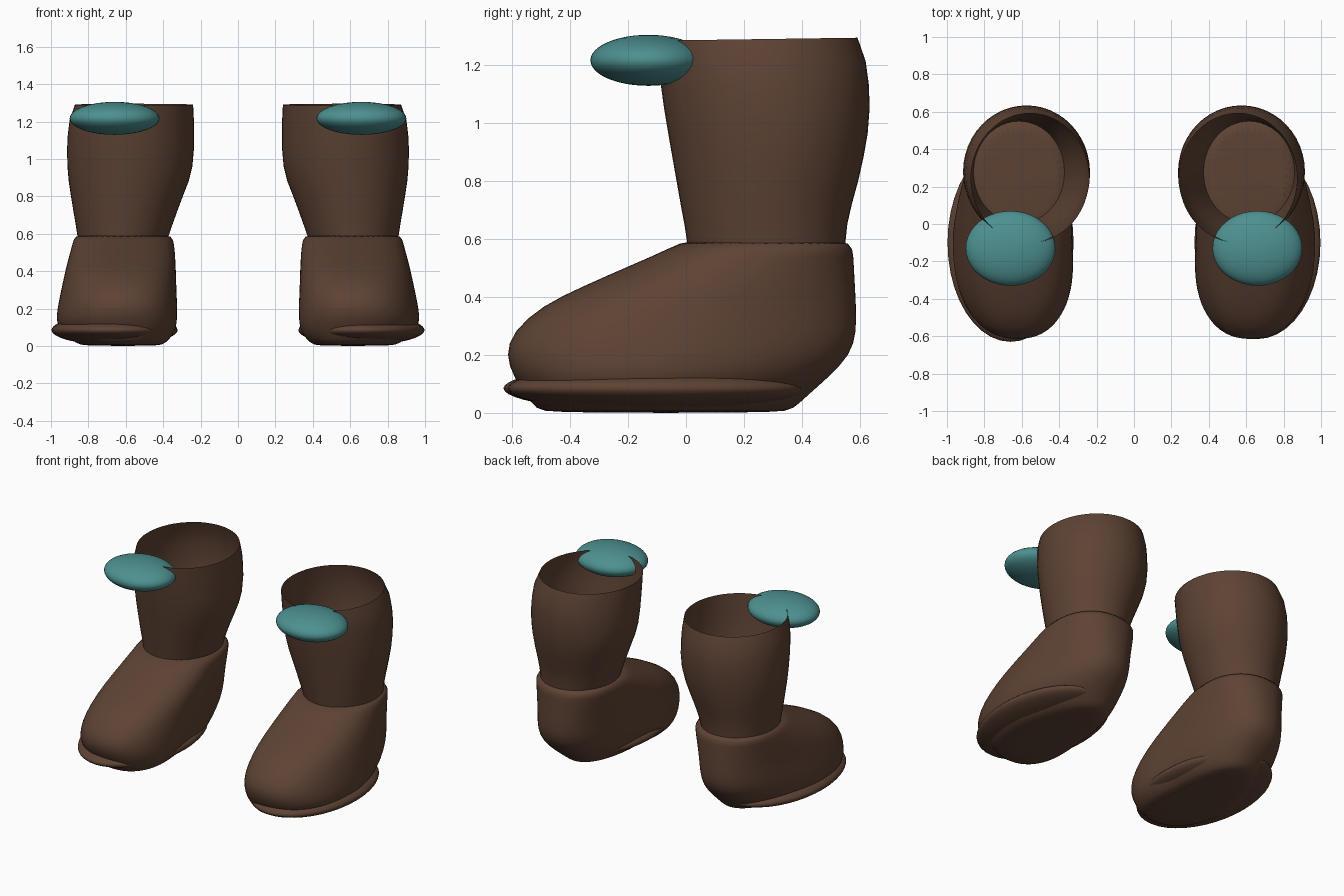
import bpy, bmesh, math

cube = bpy.data.objects.get("Cube")
if cube:
    bpy.data.objects.remove(cube, do_unlink=True)


def material(name, rgb):
    m = bpy.data.materials.new(name)
    m.use_nodes = True
    m.diffuse_color = (*rgb, 1)
    bsdf = next(n for n in m.node_tree.nodes if n.type == 'BSDF_PRINCIPLED')
    bsdf.inputs["Base Color"].default_value = (*rgb, 1)
    return m


LEATHER = material("brown leather", (0.11, 0.055, 0.034))
TEAL = material("teal", (0.075, 0.28, 0.28))


def finish(bm, name, mat, subdivide=False):
    mesh = bpy.data.meshes.new(name)
    bm.to_mesh(mesh)
    bm.free()
    mesh.materials.append(mat)
    ob = bpy.data.objects.new(name, mesh)
    bpy.context.collection.objects.link(ob)
    bpy.ops.object.select_all(action='DESELECT')
    ob.select_set(True)
    bpy.context.view_layer.objects.active = ob
    bpy.ops.object.shade_smooth_by_angle(angle=math.radians(50))
    if subdivide:
        mod = ob.modifiers.new("soften", 'SUBSURF')
        mod.levels = mod.render_levels = 1


def spow(v, e):
    return math.copysign(abs(v) ** e, v)


def loft(name, rings, side, taper=0.0, power=1.0, tilt=0.0, capped=False, segs=48):
    """Stack horizontal rings given as (z, front y, back y, inner x, outer x)."""
    bm = bmesh.new()
    top = rings[-1][0]
    rows = []
    for z, front, back, inner, outer in rings:
        k = taper * (1 - z / top)
        row = []
        for j in range(segs):
            a = 2 * math.pi * j / segs
            c, s = spow(math.cos(a), power), spow(math.sin(a), power)
            # the heel is narrower than the ball and sits further inward
            x = (inner + outer) / 2 + (outer - inner) / 2 * c * (1 - k * s)
            x -= 0.2 * k * abs(s)
            y = (front + back) / 2 + (back - front) / 2 * s
            row.append(bm.verts.new((side * x, y, z + tilt * s * z / top)))
        rows.append(row)
    for low, high in zip(rows, rows[1:]):
        for j in range(segs):
            n = (j + 1) % segs
            bm.faces.new((low[j], low[n], high[n], high[j]))
    if capped:
        bm.faces.new(rows[0][::-1])
        bm.faces.new(rows[-1])
    if side < 0:
        bmesh.ops.reverse_faces(bm, faces=bm.faces[:])
    finish(bm, name, LEATHER, capped)


def ellipsoid(name, centre, radii, mat):
    bm = bmesh.new()
    bmesh.ops.create_uvsphere(bm, u_segments=40, v_segments=24, radius=1)
    bmesh.ops.scale(bm, vec=radii, verts=bm.verts)
    bmesh.ops.translate(bm, vec=centre, verts=bm.verts)
    finish(bm, name, mat)


FOOT = [
    (0.0, -.47, .33, .44, .83),
    (.012, -.52, .37, .41, .86),
    (.06, -.55, .42, .36, .93),
    (.12, -.595, .49, .34, .975),
    (.2, -.625, .57, .335, .965),
    (.28, -.60, .59, .335, .95),
    (.37, -.50, .588, .335, .93),
    (.44, -.35, .584, .335, .915),
    (.51, -.19, .58, .338, .895),
    (.57, -.05, .577, .345, .88),
    (.602, .0, .555, .365, .865),
]
SHAFT = [
    (.585, .005, .55, .372, .858),
    (.65, -.005, .557, .35, .868),
    (.72, -.018, .573, .325, .88),
    (.80, -.032, .595, .295, .893),
    (.88, -.046, .613, .264, .905),
    (.96, -.06, .627, .244, .912),
    (1.05, -.075, .634, .236, .914),
    (1.13, -.086, .631, .235, .910),
    (1.21, -.095, .62, .236, .90),
    (1.29, -.10, .592, .24, .872),
]

# the pair of boots
for prefix, side, sole_length in (("left", 1, .515), ("right", -1, .53)):
    loft(prefix + "_foot", FOOT, side, taper=.2, power=.88, capped=True)
    loft(prefix + "_shaft", SHAFT, side, tilt=.005)
    ellipsoid(prefix + "_sole_trim", (side * .66, -.1, .085), (.337, sole_length, .08), LEATHER)
    ellipsoid(prefix + "_cuff_ornament", (side * .66, -.13, 1.217), (.24, .2, .088), TEAL)
